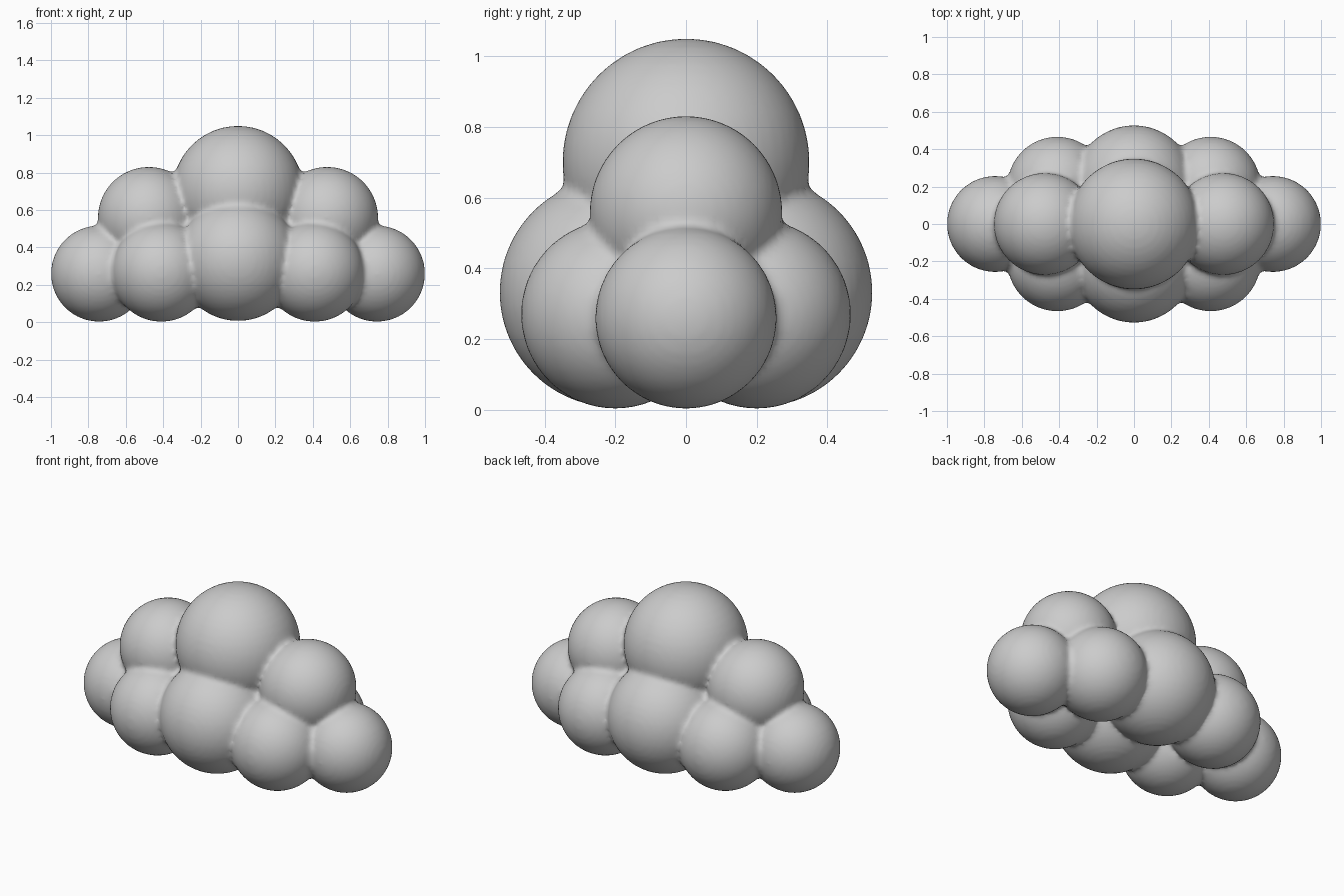
import bpy

# Remove the default cube
cube = bpy.data.objects.get("Cube")
if cube:
    bpy.data.objects.remove(cube, do_unlink=True)

# Single soft grey
grey = bpy.data.materials.new("cloud_grey")
grey.use_nodes = True
colour = (0.6, 0.6, 0.6, 1)
grey.diffuse_color = colour
grey.node_tree.nodes["Principled BSDF"].inputs["Base Color"].default_value = colour


def puff(x, y, z, radius):
    bpy.ops.mesh.primitive_uv_sphere_add(
        segments=48, ring_count=24, radius=radius, location=(x, y, z))
    return bpy.context.object


# Crown puff, then the large front and back puffs
puffs = [puff(0, 0, 0.70, 0.35)]
for depth in (-1, 1):
    puffs.append(puff(0, depth * 0.203, 0.332, 0.325))

# Mirrored side puffs: end, shoulder, lower front and lower back
for side in (-1, 1):
    puffs.append(puff(side * 0.743, 0, 0.26, 0.257))
    puffs.append(puff(side * 0.477, 0, 0.558, 0.273))
    for depth in (-1, 1):
        puffs.append(puff(side * 0.41, depth * 0.2, 0.27, 0.267))

# Join everything into one body
bpy.ops.object.select_all(action="DESELECT")
for p in puffs:
    p.select_set(True)
cloud = puffs[0]
bpy.context.view_layer.objects.active = cloud
bpy.ops.object.join()
cloud.name = "cloud_body"
bpy.ops.object.transform_apply(location=True, rotation=True, scale=True)
cloud.data.materials.clear()
cloud.data.materials.append(grey)

# Fuse the puffs into one skin and soften the creases
fuse = cloud.modifiers.new("fuse", "REMESH")
fuse.mode = "VOXEL"
fuse.voxel_size = 0.016
fuse.use_smooth_shade = True
soften = cloud.modifiers.new("soften", "SMOOTH")
soften.factor = 0.5
soften.iterations = 4
for name in ("fuse", "soften"):
    bpy.ops.object.modifier_apply(modifier=name)
bpy.ops.object.shade_smooth()
